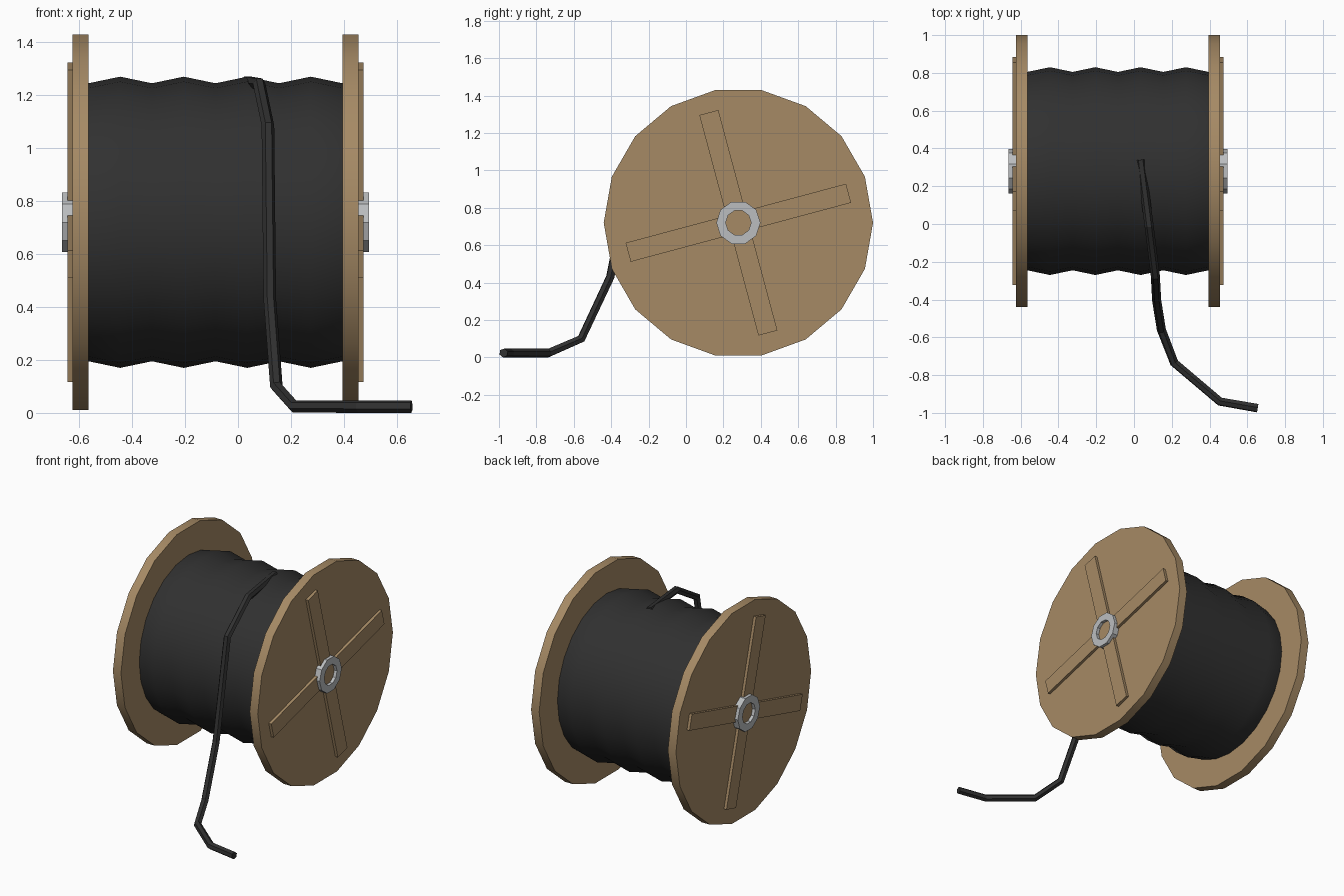
import bpy, bmesh, math
from mathutils import Matrix, Vector

if "Cube" in bpy.data.objects:
    bpy.data.objects.remove(bpy.data.objects["Cube"])

MID_X, AXIS_Y, AXIS_Z = -0.085, 0.28, 0.72   # centre of the spool


def material(name, rgb):
    m = bpy.data.materials.new(name)
    m.use_nodes = True
    m.diffuse_color = (*rgb, 1)
    bsdf = m.node_tree.nodes["Principled BSDF"]
    bsdf.inputs["Base Color"].default_value = (*rgb, 1)
    bsdf.inputs["Roughness"].default_value = 0.7
    return m


wood = material("wood", (0.38, 0.254, 0.13))
rubber = material("black_rubber", (0.03, 0.03, 0.03))
metal = material("grey_metal", (0.50, 0.515, 0.527))


def finish(name, bm, mat, smooth_angle=None):
    bmesh.ops.recalc_face_normals(bm, faces=bm.faces)
    mesh = bpy.data.meshes.new(name)
    bm.to_mesh(mesh)
    bm.free()
    mesh.materials.append(mat)
    ob = bpy.data.objects.new(name, mesh)
    bpy.context.collection.objects.link(ob)
    ob.location = (MID_X, AXIS_Y, AXIS_Z)
    if smooth_angle:
        bpy.ops.object.select_all(action="DESELECT")
        ob.select_set(True)
        bpy.context.view_layer.objects.active = ob
        bpy.ops.object.shade_smooth_by_angle(angle=math.radians(smooth_angle))
    return ob


def lathe(name, profile, sides, mat, smooth_angle=None, ring=False, caps=True):
    """Turn (x, radius) points around the spool axis."""
    bm = bmesh.new()
    loops = []
    for x, r in profile:
        angles = [math.tau * i / sides for i in range(sides)]
        loops.append([bm.verts.new((x, r * math.cos(a), r * math.sin(a))) for a in angles])
    pairs = list(zip(loops, loops[1:]))
    if ring:
        pairs.append((loops[-1], loops[0]))
    for a, b in pairs:
        for i in range(sides):
            j = (i + 1) % sides
            bm.faces.new((a[i], a[j], b[j], b[i]))
    if caps and not ring:
        bm.faces.new(loops[0])
        bm.faces.new(loops[-1])
    return finish(name, bm, mat, smooth_angle)


# Wound cable: rippled drum between the flanges
HALF = 0.48
ripples = [(-HALF + 0.12 * i, 0.55 if i % 2 else 0.525) for i in range(9)]
lathe("wound_cable", ripples, 24, rubber, 40, caps=False)

for side, s in (("left", 1), ("right", -1)):
    # Round wooden end with flat sides
    lathe(side + "_flange", [(s * HALF, 0.72), (s * 0.54, 0.72)], 18, wood, 30)

    # Crossed battens on the outer face
    for label, angle in (("long", 15), ("upright", 105)):
        bm = bmesh.new()
        bmesh.ops.create_cube(bm, size=1)
        bmesh.ops.scale(bm, vec=(0.028, 1.22, 0.105), verts=bm.verts)
        bmesh.ops.translate(bm, vec=(s * 0.545, 0, 0), verts=bm.verts)
        bmesh.ops.rotate(bm, matrix=Matrix.Rotation(math.radians(angle), 3, "X"),
                         verts=bm.verts)
        finish(f"{side}_{label}_batten", bm, wood)

    # Metal axle ring
    lathe(side + "_hub_ring",
          [(s * 0.535, 0.118), (s * 0.58, 0.118), (s * 0.58, 0.068), (s * 0.535, 0.068)],
          10, metal, ring=True)

# Loose cable end hanging down to the ground
path = [(0.035, 0.34, 1.25), (0.08, -0.01, 1.243), (0.113, -0.275, 1.085),
        (0.12, -0.405, 0.43), (0.145, -0.56, 0.10), (0.213, -0.735, 0.024),
        (0.455, -0.94, 0.024), (0.655, -0.975, 0.024)]
curve = bpy.data.curves.new("loose_cable", "CURVE")
curve.dimensions = "3D"
curve.bevel_depth = 0.024
curve.bevel_resolution = 1
curve.use_fill_caps = True
spline = curve.splines.new("POLY")
spline.points.add(len(path) - 1)
spline.use_smooth = False
for point, co in zip(spline.points, path):
    point.co = (*co, 1)
curve.materials.append(rubber)
cable = bpy.data.objects.new("loose_cable", curve)
bpy.context.collection.objects.link(cable)
bpy.ops.object.select_all(action="DESELECT")
cable.select_set(True)
bpy.context.view_layer.objects.active = cable
bpy.ops.object.convert(target="MESH")
